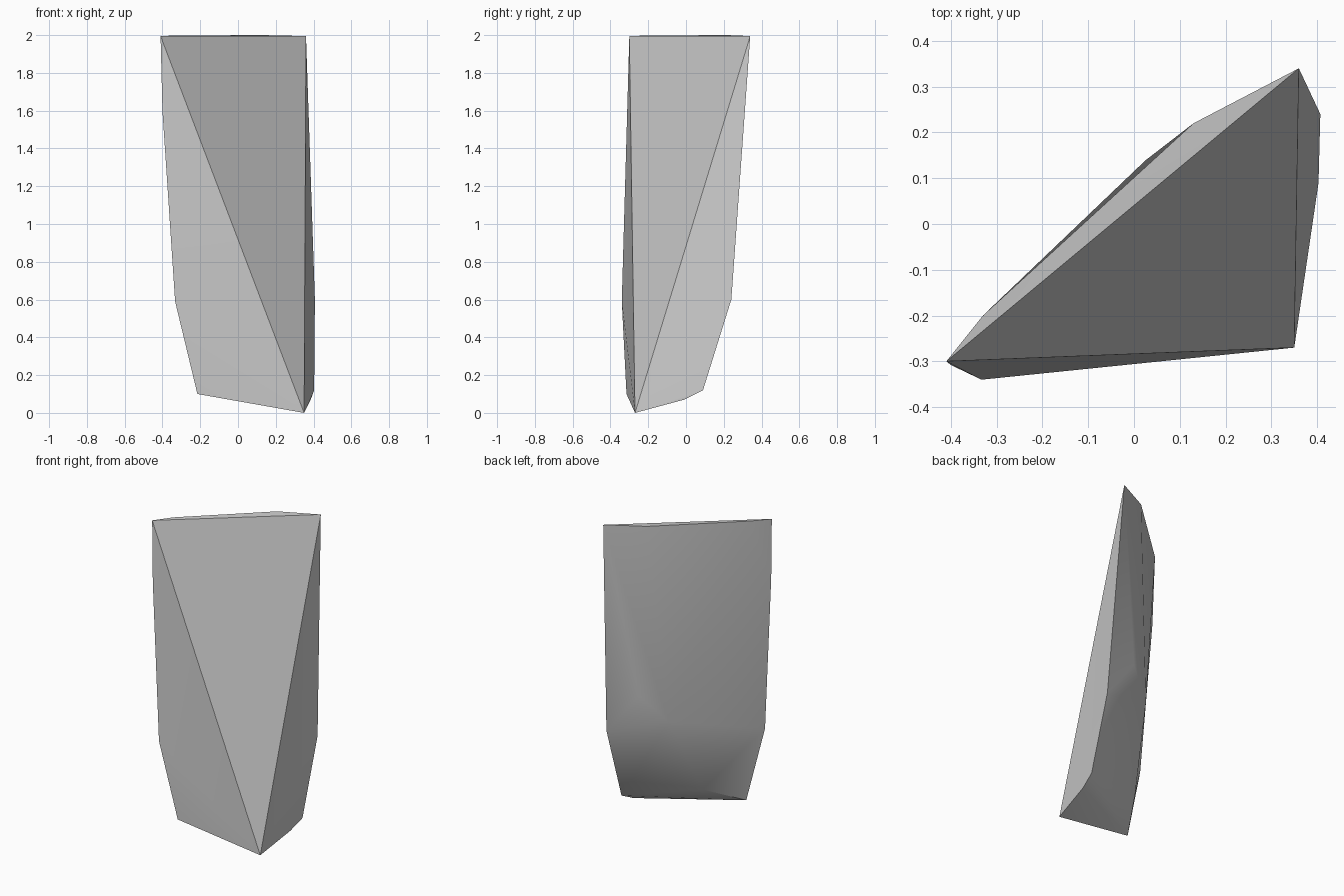
import bpy, bmesh, math

cube = bpy.data.objects.get("Cube")
if cube:
    bpy.data.objects.remove(cube, do_unlink=True)

# One plain stone colour
stone = bpy.data.materials.new("stone_grey")
stone.use_nodes = True
grey = (0.6, 0.6, 0.6, 1)
stone.diffuse_color = grey
stone.node_tree.nodes["Principled BSDF"].inputs["Base Color"].default_value = grey

# Corners of the shard, grouped by where they sit
top_rim = [(-.41, -.3, 1.995), (.36, .34, 1.995), (.13, .22, 2), (-.33, -.2, 1.998)]
right_edge = [(.407, .24, .6), (.403, .09, .12), (.385, -.01, .07)]
left_edge = [(-.4, -.308, 1.6), (-.333, -.34, .59), (-.215, -.315, .1)]
back_bulge = [(.186, .222, .88), (.025, .139, .72), (-.07, -.073, .223)]
bottom_tip = [(.35, -.27, 0)]

# Faceted solid wrapped around the corners
bm = bmesh.new()
for corner in top_rim + right_edge + left_edge + back_bulge + bottom_tip:
    bm.verts.new(corner)
bmesh.ops.convex_hull(bm, input=bm.verts)
loose = [v for v in bm.verts if not v.link_faces]
bmesh.ops.delete(bm, geom=loose, context='VERTS')
bmesh.ops.recalc_face_normals(bm, faces=bm.faces)
mesh = bpy.data.meshes.new("rock_shard")
bm.to_mesh(mesh)
bm.free()
mesh.materials.append(stone)

shard = bpy.data.objects.new("rock_shard", mesh)
bpy.context.collection.objects.link(shard)
bpy.ops.object.select_all(action='DESELECT')
shard.select_set(True)
bpy.context.view_layer.objects.active = shard
bpy.ops.object.shade_smooth_by_angle(angle=math.radians(36))

# The broad split face in front stays flat
split_face = max(mesh.polygons, key=lambda p: p.area)
split_face.use_smooth = False
